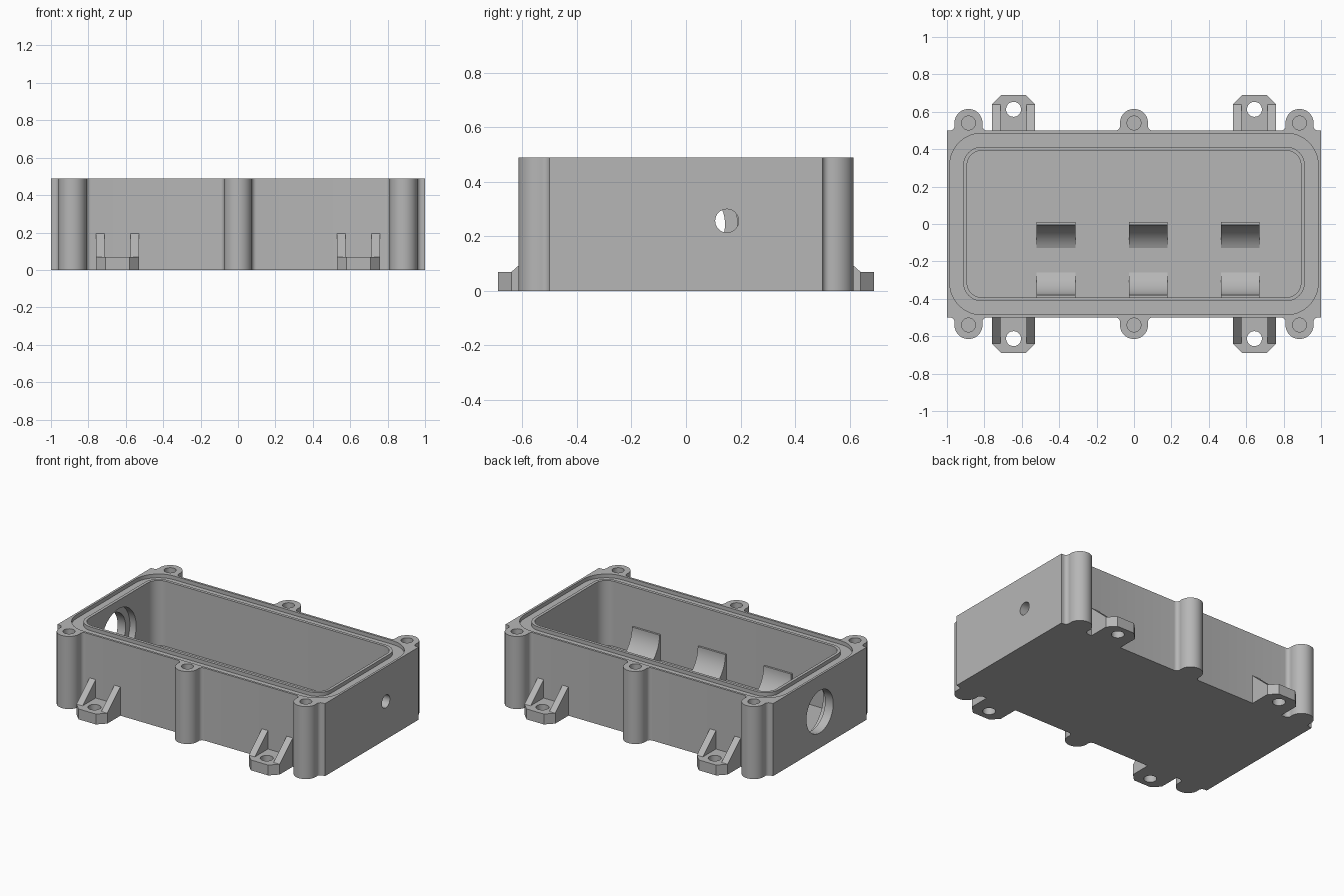
import bpy, bmesh, math
from mathutils import Vector

if "Cube" in bpy.data.objects:
    bpy.data.objects.remove(bpy.data.objects["Cube"], do_unlink=True)

grey = bpy.data.materials.new("light_grey")
grey.use_nodes = True
colour = (0.47, 0.47, 0.47, 1)
grey.diffuse_color = colour
grey.node_tree.nodes["Principled BSDF"].inputs["Base Color"].default_value = colour

HEIGHT, FLOOR, WALL_Y = 0.49, 0.05, 0.5


def prism(name, points, lo, hi, axis="z"):
    """Extrude a flat profile from lo to hi; x-axis profiles are (y, z)."""
    place = (lambda p, h: Vector((p[0], p[1], h))) if axis == "z" else (lambda p, h: Vector((h, p[0], p[1])))
    bm = bmesh.new()
    face = bm.faces.new([bm.verts.new(place(p, lo)) for p in points])
    top = bmesh.ops.extrude_face_region(bm, geom=[face])["geom"]
    shift = place((0, 0), hi - lo)
    bmesh.ops.translate(bm, vec=shift, verts=[g for g in top if isinstance(g, bmesh.types.BMVert)])
    bmesh.ops.recalc_face_normals(bm, faces=bm.faces)
    mesh = bpy.data.meshes.new(name)
    bm.to_mesh(mesh)
    bm.free()
    mesh.materials.append(grey)
    obj = bpy.data.objects.new(name, mesh)
    bpy.context.collection.objects.link(obj)
    return obj


def arc(cx, cy, r, start, end, steps):
    return [(cx + r * math.cos(start + (end - start) * i / steps),
             cy + r * math.sin(start + (end - start) * i / steps)) for i in range(steps + 1)]


def circle(cx, cy, r, steps=48):
    return arc(cx, cy, r, 0, math.tau, steps)[:-1]


def rounded(hx, hy, r):
    pts = []
    for k, (sx, sy) in enumerate([(1, 1), (-1, 1), (-1, -1), (1, -1)]):
        a = k * math.pi / 2
        pts += arc(sx * (hx - r), sy * (hy - r), r, a, a + math.pi / 2, 12)
    return pts


def activate(obj):
    bpy.ops.object.select_all(action="DESELECT")
    obj.select_set(True)
    bpy.context.view_layer.objects.active = obj


def cut(obj, cutter):
    cutter.hide_render = True
    mod = obj.modifiers.new("cut", "BOOLEAN")
    mod.operation, mod.solver, mod.object = "DIFFERENCE", "EXACT", cutter
    activate(obj)
    bpy.ops.object.modifier_apply(modifier=mod.name)
    bpy.data.objects.remove(cutter, do_unlink=True)


def smooth(obj):
    activate(obj)
    bpy.ops.object.shade_smooth_by_angle(angle=math.radians(30))


# Outline of the box with filleted screw bosses along both long sides
BOSS_X, BOSS_R, BOSS_OUT, FILLET = (-0.885, 0, 0.885), 0.075, 0.04, 0.025
reach = math.sqrt((BOSS_R + FILLET) ** 2 - (BOSS_OUT - FILLET) ** 2)
tilt = math.asin((BOSS_OUT - FILLET) / (BOSS_R + FILLET))
quarter = math.pi / 2
bump = (arc(-reach, FILLET, FILLET, -quarter, tilt, 8)
        + arc(0, BOSS_OUT, BOSS_R, math.pi + tilt, -tilt, 28)[1:-1]
        + arc(reach, FILLET, FILLET, math.pi - tilt, math.pi + quarter, 8))
half = [(-1, -WALL_Y)]
for bx in BOSS_X:
    half += [(bx + u, -WALL_Y - v) for u, v in bump]
half.append((1, -WALL_Y))
body = prism("enclosure_body", half + [(-x, -y) for x, y in half], 0, HEIGHT)

# Seal groove around a thin lip, then the main cavity
groove = prism("groove_cutter", rounded(0.985, 0.485, 0.17), HEIGHT - 0.025, HEIGHT + 0.1)
cut(groove, prism("lip_keep", rounded(0.913, 0.413, 0.1), 0.3, 0.8))
cut(body, groove)
cut(body, prism("cavity_cutter", rounded(0.893, 0.393, 0.08), FLOOR, HEIGHT + 0.1))

# Blind screw holes in the bosses
for bx in BOSS_X:
    for side in (-1, 1):
        spot = circle(bx, side * (WALL_Y + BOSS_OUT), 0.037, 32)
        cut(body, prism("screw_cutter", spot, 0.2, HEIGHT + 0.1))

# Cable opening with an inside recess, and the small hole opposite
cut(body, prism("opening_cutter", circle(0, 0.245, 0.143, 64), -1.1, -0.8, "x"))
cut(body, prism("recess_cutter", circle(0, 0.245, 0.188, 64), -0.94, -0.85, "x"))
cut(body, prism("small_hole_cutter", circle(0.15, 0.257, 0.043, 32), 0.8, 1.1, "x"))
smooth(body)

# Mounting feet with a screw hole and two sloping ribs each
FOOT_X, FOOT_W, FOOT_T, FOOT_END, CHAMFER = 0.644, 0.115, 0.07, 0.69, 0.05
for sx, x_name in ((-1, "right"), (1, "left")):
    for sy, y_name in ((-1, "front"), (1, "back")):
        cx, name = sx * FOOT_X, f"{y_name}_{x_name}"
        inner = WALL_Y - 0.003
        plan = [(-FOOT_W, inner), (FOOT_W, inner), (FOOT_W, FOOT_END - CHAMFER),
                (FOOT_W - CHAMFER, FOOT_END), (CHAMFER - FOOT_W, FOOT_END), (-FOOT_W, FOOT_END - CHAMFER)]
        foot = prism(f"foot_{name}", [(cx + x, sy * y) for x, y in plan], 0, FOOT_T)
        cut(foot, prism("foot_hole_cutter", circle(cx, sy * 0.613, 0.04, 32), -0.1, 0.2))
        smooth(foot)
        slope = [(inner, FOOT_T), (FOOT_END - CHAMFER, FOOT_T), (inner, 0.197)]
        for edge, start in (("a", -FOOT_W), ("b", FOOT_W - 0.045)):
            prism(f"rib_{name}_{edge}", [(sy * y, z) for y, z in slope], cx + start, cx + start + 0.045, "x")

# Pairs of curved cradles on the floor for a lengthwise cylinder
AXIS_Y, AXIS_Z, CRADLE_R = -0.193, 0.225, 0.187
low = math.asin((AXIS_Z - FLOOR) / CRADLE_R)
for i, cx in enumerate((-0.417, 0.075, 0.567)):
    for side, name in ((1, "back"), (-1, "front")):
        curve = arc(0, AXIS_Z, CRADLE_R, -low, 0, 16)
        profile = curve + [(0.204, AXIS_Z), (0.204, FLOOR)]
        cradle = prism(f"cradle_{name}_{i + 1}", [(AXIS_Y + side * y, z) for y, z in profile],
                       cx - 0.103, cx + 0.103, "x")
        smooth(cradle)
